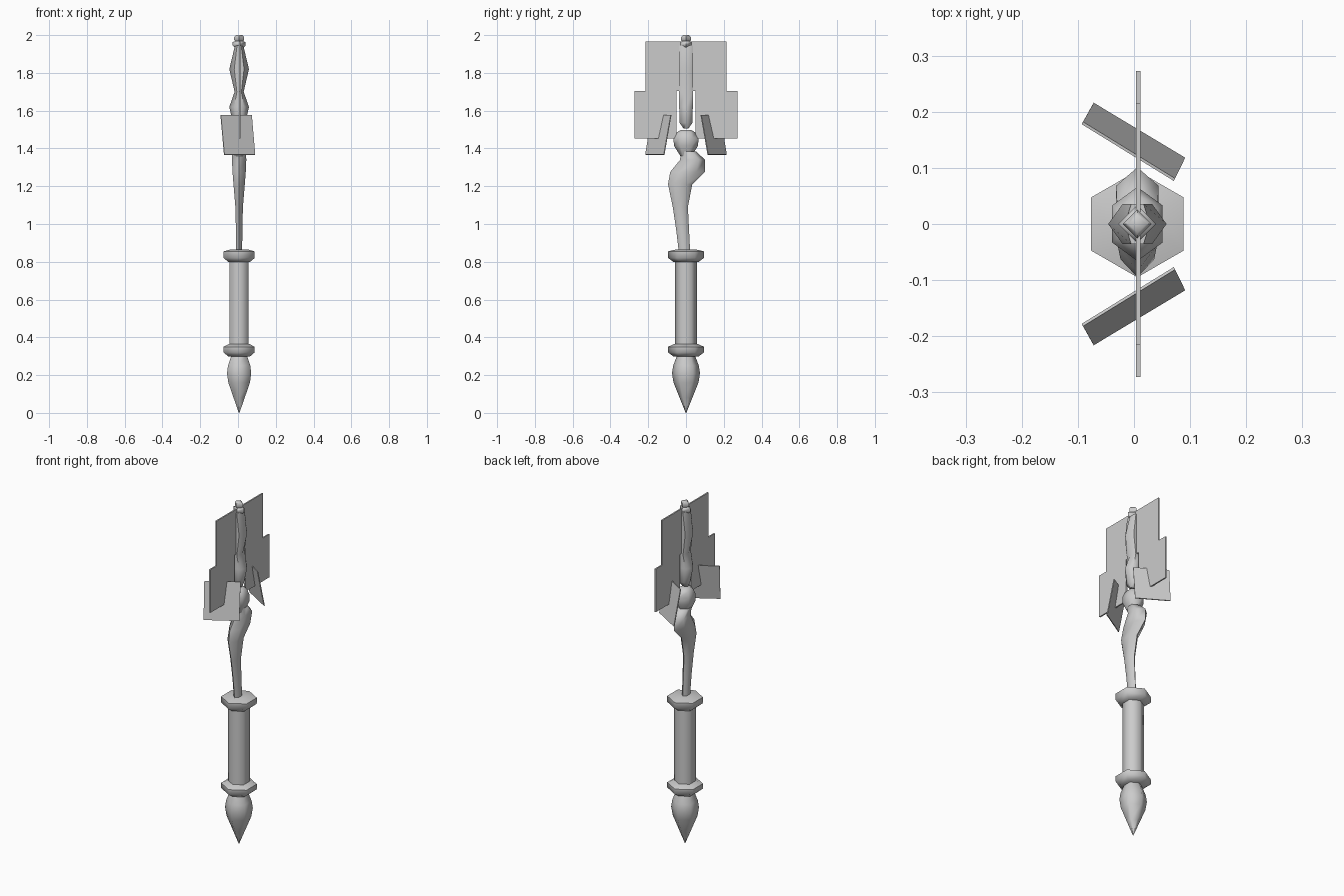
import bpy, bmesh, math
from mathutils import Vector

cube = bpy.data.objects.get("Cube")
if cube:
    bpy.data.objects.remove(cube, do_unlink=True)

grey = bpy.data.materials.new("plain_grey")
grey.use_nodes = True
tone = (0.6, 0.6, 0.6, 1)
grey.diffuse_color = tone
grey.node_tree.nodes["Principled BSDF"].inputs["Base Color"].default_value = tone

AXIS_X = 0.006


def finish(name, bm, smooth=True):
    bmesh.ops.recalc_face_normals(bm, faces=bm.faces)
    mesh = bpy.data.meshes.new(name)
    bm.to_mesh(mesh)
    bm.free()
    mesh.materials.append(grey)
    obj = bpy.data.objects.new(name, mesh)
    bpy.context.collection.objects.link(obj)
    if smooth:
        bpy.ops.object.select_all(action='DESELECT')
        obj.select_set(True)
        bpy.context.view_layer.objects.active = obj
        bpy.ops.object.shade_smooth_by_angle(angle=math.radians(62))
    return obj


def loft(name, sections, sides=6, point_axis='Y'):
    """Join polygon rings; each section is (z, centre y, half width x, half depth y)."""
    bm = bmesh.new()
    start = math.pi / 2 if point_axis == 'Y' else 0
    angles = [start + math.tau * i / sides for i in range(sides)]
    reach_x = max(math.cos(a) for a in angles)
    reach_y = max(math.sin(a) for a in angles)
    rings = [[bm.verts.new((AXIS_X + rx * math.cos(a) / reach_x,
                            cy + ry * math.sin(a) / reach_y, z)) for a in angles]
             for z, cy, rx, ry in sections]
    for low, high in zip(rings, rings[1:]):
        for i in range(sides):
            j = (i + 1) % sides
            bm.faces.new((low[i], low[j], high[j], high[i]))
    bm.faces.new(rings[0][::-1])
    bm.faces.new(rings[-1])
    return finish(name, bm)


def turned(name, profile, sides=6):
    """Regular polygon lathe from (z, radius) pairs."""
    flat = math.cos(math.pi / sides) if sides == 6 else 1
    return loft(name, [(z, 0, r * flat, r) for z, r in profile], sides)


def plate(name, corners, thickness=0.008):
    pts = [Vector(c) for c in corners]
    offset = (pts[1] - pts[0]).cross(pts[3] - pts[0]).normalized() * thickness / 2
    bm = bmesh.new()
    a = [bm.verts.new(p - offset) for p in pts]
    b = [bm.verts.new(p + offset) for p in pts]
    bm.faces.new(a[::-1])
    bm.faces.new(b)
    for i in range(4):
        j = (i + 1) % 4
        bm.faces.new((a[i], a[j], b[j], b[i]))
    return finish(name, bm, smooth=False)


# Handle with pommel and two collars
turned("pommel", [(0, 0.002), (0.08, 0.034), (0.16, 0.066), (0.21, 0.074),
                  (0.25, 0.068), (0.31, 0.045)])
turned("lower_collar", [(0.298, 0.065), (0.32, 0.095), (0.35, 0.095), (0.366, 0.06)])
turned("grip", [(0.34, 0.058), (0.82, 0.058)])
turned("upper_collar", [(0.798, 0.065), (0.82, 0.095), (0.855, 0.095), (0.866, 0.05)])

# Curved neck and its knuckle
loft("curved_neck", [
    (0.85, -0.008, 0.016, 0.03), (0.97, -0.018, 0.017, 0.034),
    (1.09, -0.03, 0.02, 0.04), (1.21, -0.031, 0.03, 0.064),
    (1.275, 0.008, 0.035, 0.092), (1.34, 0.035, 0.038, 0.066),
    (1.385, 0.012, 0.036, 0.04)])
loft("knuckle", [
    (1.36, 0, 0.025, 0.03), (1.415, 0, 0.045, 0.064),
    (1.455, 0, 0.045, 0.066), (1.485, 0, 0.035, 0.05), (1.498, 0, 0.02, 0.025)])

# Waisted head and finial
loft("head", [
    (1.505, 0, 0.02, 0.012), (1.535, 0, 0.033, 0.034), (1.62, 0, 0.052, 0.036),
    (1.70, 0, 0.024, 0.036), (1.82, 0, 0.052, 0.036), (1.945, 0, 0.022, 0.036)],
    point_axis='X')
turned("finial", [(1.935, 0.025), (1.945, 0.034), (1.963, 0.034), (1.968, 0.021),
                  (1.973, 0.026), (1.99, 0.026), (2.0, 0.016)], sides=4)

# Flat flanges: one wide upper plate, then a mirrored pair of lower and tilted plates
plate("upper_flange", [(0.008, y, z) for y, z in
                       ((-0.215, 1.705), (0.215, 1.705), (0.215, 1.967), (-0.215, 1.967))])
for side, s in (("front", -1), ("back", 1)):
    plate(side + "_lower_flange", [(0.008, s * y, z) for y, z in
                                   ((0.05, 1.453), (0.273, 1.453), (0.273, 1.705), (0.05, 1.705))])
    plate(side + "_tilted_flange", [(x, s * y, z) for x, y, z in
                                    ((-0.073, 0.214, 1.367), (0.09, 0.116, 1.367),
                                     (0.072, 0.079, 1.577), (-0.092, 0.18, 1.577))], 0.005)
